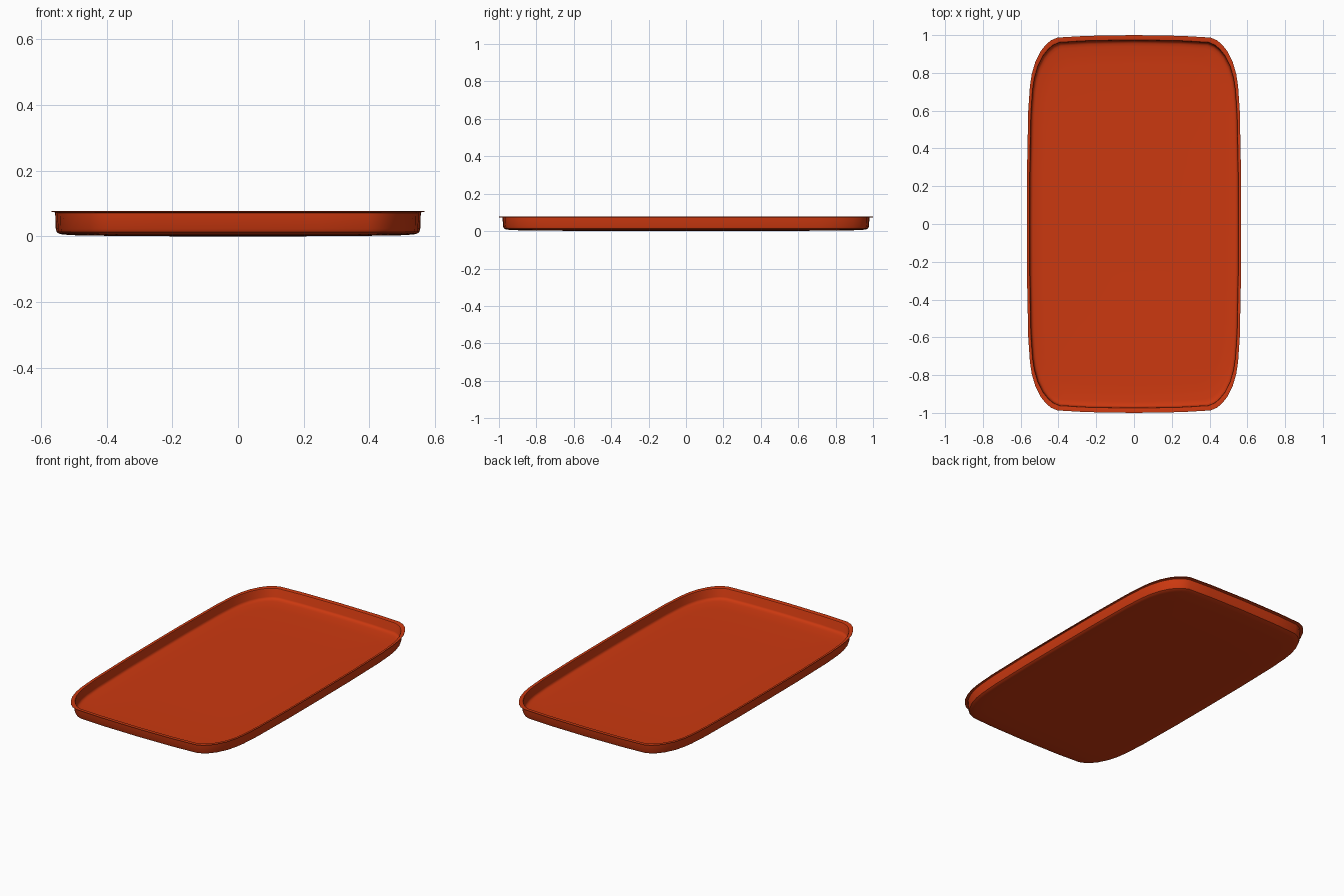
import bpy, bmesh

if "Cube" in bpy.data.objects:
    bpy.data.objects.remove(bpy.data.objects["Cube"])

# Outline of one quarter of the tray rim
quarter = [(0.567, 0.0), (0.566, 0.3), (0.560, 0.6), (0.551, 0.73), (0.541, 0.795),
           (0.522, 0.86), (0.494, 0.915), (0.468, 0.948), (0.440, 0.972), (0.405, 0.987),
           (0.25, 0.996), (0.0, 1.0)]
upper = quarter + [(-x, y) for x, y in reversed(quarter[:-1])]
outline = upper + [(x, -y) for x, y in reversed(upper[1:-1])]

# Cross-section as (outline scale, height): underside, wall, lip, inner wall, floor
section = [(0.50, 0.001), (0.85, 0.003), (0.94, 0.006), (0.962, 0.009),
           (0.973, 0.014), (0.978, 0.024), (0.981, 0.072), (0.986, 0.074), (1.0, 0.074),
           (1.0, 0.077), (0.982, 0.077), (0.975, 0.075), (0.972, 0.070),
           (0.969, 0.026), (0.964, 0.018), (0.955, 0.014), (0.94, 0.011),
           (0.85, 0.008), (0.50, 0.006)]

bm = bmesh.new()
rings = [[bm.verts.new((x * s, y * s, z)) for x, y in outline] for s, z in section]
n = len(outline)
for a, b in zip(rings, rings[1:]):
    for i in range(n):
        j = (i + 1) % n
        bm.faces.new((a[i], a[j], b[j], b[i]))

# Close underside and floor at the centre
for ring, z in ((rings[0], 0.0), (rings[-1], 0.005)):
    c = bm.verts.new((0, 0, z))
    for i in range(n):
        bm.faces.new((ring[i], ring[(i + 1) % n], c))
bmesh.ops.recalc_face_normals(bm, faces=bm.faces)

mesh = bpy.data.meshes.new("serving_tray")
bm.to_mesh(mesh)
bm.free()
tray = bpy.data.objects.new("serving_tray", mesh)
bpy.context.collection.objects.link(tray)

# Orange-red finish
mat = bpy.data.materials.new("orange_red")
mat.diffuse_color = (0.6, 0.04, 0.005, 1)
mat.use_nodes = True
mat.node_tree.nodes["Principled BSDF"].inputs["Base Color"].default_value = mat.diffuse_color
mesh.materials.append(mat)

# Smooth walls with a crisp lip
bpy.context.view_layer.objects.active = tray
tray.select_set(True)
bpy.ops.object.shade_smooth_by_angle(angle=0.6)
